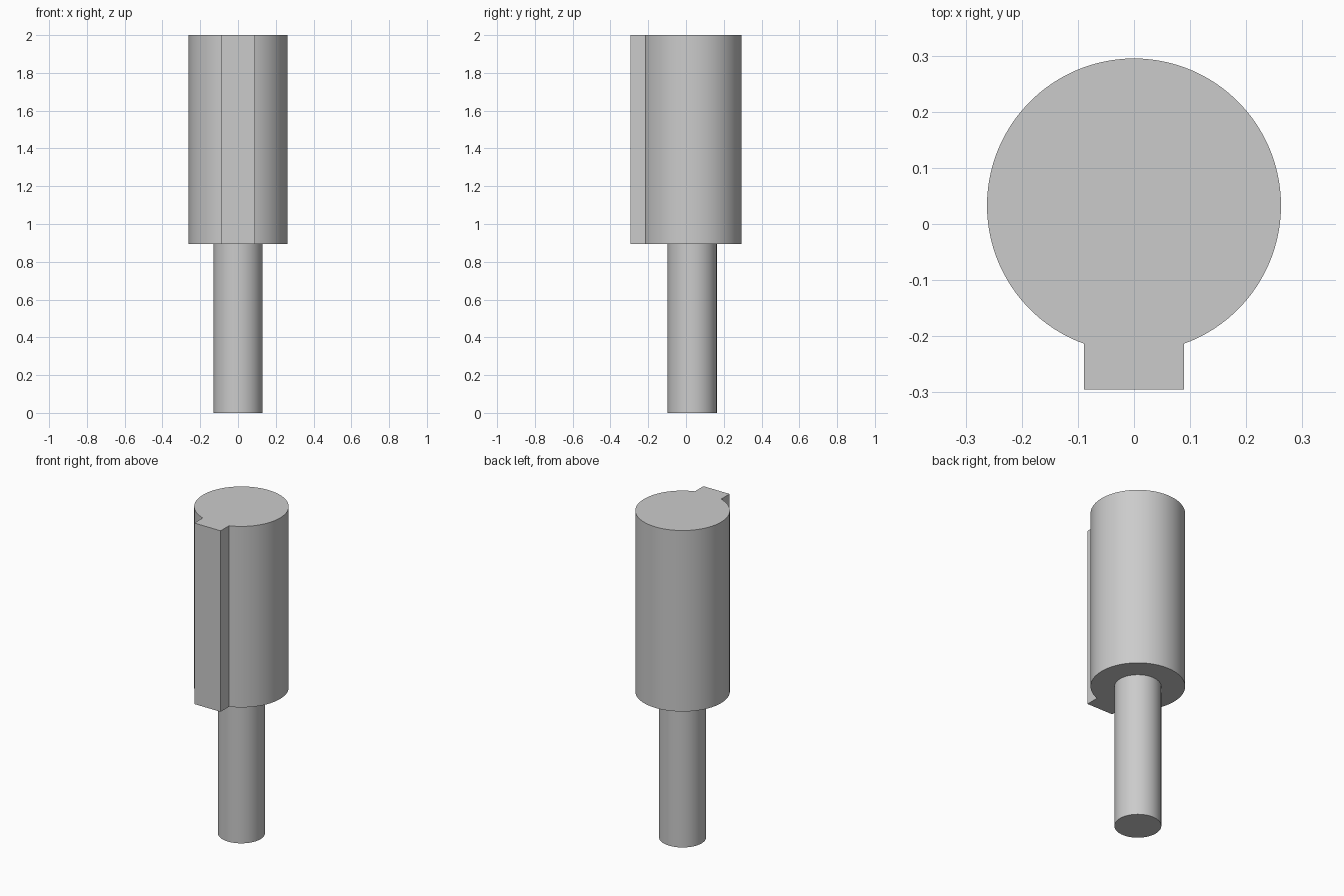
import bpy
import bmesh
from math import asin, cos, sin, pi, radians

cube = bpy.data.objects.get("Cube")
if cube:
    bpy.data.objects.remove(cube, do_unlink=True)

AXIS_Y = 0.033
BODY_R, SHAFT_R = 0.262, 0.13
KEY_HALF, KEY_FRONT = 0.089, -0.295
SHOULDER, TOP = 0.893, 2.0

grey = bpy.data.materials.new("plain grey")
grey.use_nodes = True
colour = (0.6, 0.6, 0.6, 1)
grey.diffuse_color = colour
grey.node_tree.nodes["Principled BSDF"].inputs["Base Color"].default_value = colour


def arc(radius, start, end, steps):
    """Points on a circle around the shaft axis."""
    angles = [start + (end - start) * i / steps for i in range(steps + 1)]
    return [(radius * cos(a), AXIS_Y + radius * sin(a)) for a in angles]


def extrude_profile(name, points, bottom, top):
    """Closed prism from a counter-clockwise outline."""
    bm = bmesh.new()
    face = bm.faces.new([bm.verts.new((x, y, bottom)) for x, y in points])
    result = bmesh.ops.extrude_face_region(bm, geom=[face], use_keep_orig=True)
    for v in result["geom"]:
        if isinstance(v, bmesh.types.BMVert):
            v.co.z = top
    bmesh.ops.recalc_face_normals(bm, faces=bm.faces)
    mesh = bpy.data.meshes.new(name)
    bm.to_mesh(mesh)
    bm.free()
    mesh.materials.append(grey)
    obj = bpy.data.objects.new(name, mesh)
    bpy.context.collection.objects.link(obj)
    bpy.ops.object.select_all(action="DESELECT")
    obj.select_set(True)
    bpy.context.view_layer.objects.active = obj
    bpy.ops.object.shade_smooth_by_angle(angle=radians(20))
    return obj


# Thick upper body with the square key along its front
gap = asin(KEY_HALF / BODY_R)
outline = arc(BODY_R, -pi / 2 + gap, 1.5 * pi - gap, 96)
outline += [(-KEY_HALF, KEY_FRONT), (KEY_HALF, KEY_FRONT)]
extrude_profile("keyed_body", outline, SHOULDER, TOP)

# Thin lower shaft, seated slightly into the body
extrude_profile("shaft", arc(SHAFT_R, 0, 2 * pi, 72)[:-1], 0, SHOULDER + 0.01)
